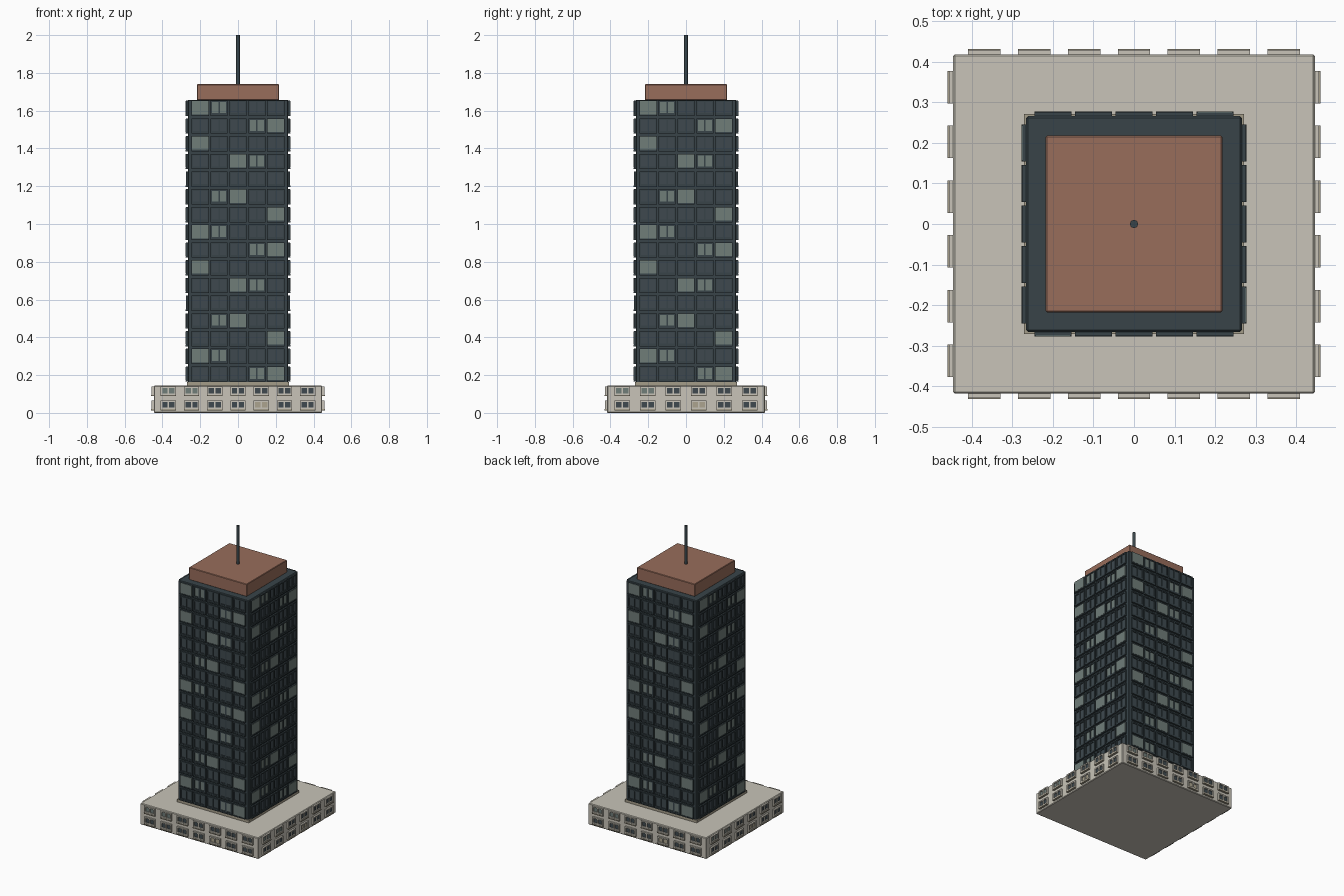
import bpy, bmesh, math
from mathutils import Matrix, Vector

if "Cube" in bpy.data.objects:
    bpy.data.objects.remove(bpy.data.objects["Cube"])


def material(name, r, g, b):
    def lin(c):
        c /= 255
        return c / 12.92 if c <= 0.04045 else ((c + 0.055) / 1.055) ** 2.4
    m = bpy.data.materials.new(name)
    m.diffuse_color = (lin(r), lin(g), lin(b), 1)
    m.use_nodes = True
    m.node_tree.nodes["Principled BSDF"].inputs["Base Color"].default_value = m.diffuse_color
    return m


STONE = material("pale stone", 200, 196, 184)
KHAKI = material("khaki trim", 165, 157, 138)
SLATE = material("dark slate", 56, 68, 73)
GLASS = material("dark glass", 62, 73, 79)
LIT = material("grey green glass", 112, 125, 121)
BLIND = material("beige blind", 172, 164, 142)
CLAY = material("terracotta", 152, 109, 91)


def add_box(bm, lo, hi):
    lo, hi = Vector(lo), Vector(hi)
    size, mid = hi - lo, (lo + hi) / 2
    bmesh.ops.create_cube(bm, size=1, matrix=Matrix.Translation(mid) @ Matrix.Diagonal((*size, 1)))


def finish(bm, name, mat, bevel=0):
    me = bpy.data.meshes.new(name)
    bm.to_mesh(me)
    bm.free()
    me.materials.append(mat)
    ob = bpy.data.objects.new(name, me)
    bpy.context.collection.objects.link(ob)
    if bevel:
        mod = ob.modifiers.new("edge", 'BEVEL')
        mod.width = bevel
        mod.segments = 1
    return ob


def block(name, hx, hy, z0, z1, mat, bevel=0):
    bm = bmesh.new()
    add_box(bm, (-hx, -hy, z0), (hx, hy, z1))
    return finish(bm, name, mat, bevel)


def window(parts, x, z, wall, w, h, bar, depth, glass, full, sill):
    """One window on a front-facing wall at y = -wall; parts maps names to bmeshes."""
    f = parts["frame"]
    y0, y1 = -wall - depth, -wall + 0.003
    for s in (-1, 1):
        a, b = sorted((x + s * w / 2, x + s * (w / 2 - bar)))
        add_box(f, (a, y0, z - h / 2), (b, y1, z + h / 2))
        a, b = sorted((z + s * h / 2, z + s * (h / 2 - bar)))
        add_box(f, (x - w / 2 + bar, y0, a), (x + w / 2 - bar, y1, b))
    add_box(f, (x - bar / 2, y0, z - h / 2 + bar), (x + bar / 2, y1, z + h / 2 - bar))
    g = parts[glass]
    if full:
        add_box(g, (x - w / 2 + 0.002, y0 - 0.002, z - h / 2 + 0.002),
                (x + w / 2 - 0.002, y0 + 0.002, z + h / 2 - 0.002))
    else:
        add_box(g, (x - w / 2 + bar, -wall - 0.004, z - h / 2 + bar),
                (x + w / 2 - bar, y1, z + h / 2 - bar))
    # projecting sill
    add_box(parts["sill"], (x - w / 2, y0 - 0.003, z - h / 2 - sill), (x + w / 2, y1, z - h / 2))


def facade(prefix, side, mats, fill):
    """Builds one side's windows and turns them to face the given side."""
    parts = {k: bmesh.new() for k in mats}
    fill(parts)
    rot = Matrix.Rotation(math.pi / 2 * side, 4, 'Z')
    for key, bm in parts.items():
        if not bm.verts:
            bm.free()
            continue
        bmesh.ops.transform(bm, matrix=rot, verts=bm.verts)
        finish(bm, f"{prefix}_{key}_{SIDES[side]}", mats[key])


SIDES = ("front", "right", "back", "left")

# main masses
block("podium", 0.446, 0.418, 0, 0.145, STONE, 0.004)
block("tower_collar", 0.271, 0.271, 0.144, 0.163, KHAKI)
block("tower_body", 0.266, 0.266, 0.16, 1.657, SLATE, 0.004)
block("roof_plant_room", 0.218, 0.218, 1.655, 1.74, CLAY, 0.003)

# antenna
bm = bmesh.new()
bmesh.ops.create_cone(bm, cap_ends=True, segments=12, radius1=0.01, radius2=0.01, depth=0.265,
                      matrix=Matrix.Translation((0, 0, 1.8675)))
finish(bm, "antenna", SLATE)

TOWER = {"frame": SLATE, "sill": SLATE, "glass": GLASS, "lit": LIT}
PODIUM = {"frame": STONE, "sill": KHAKI, "glass": GLASS, "lit": LIT, "blind": BLIND}


def tower_windows(parts):
    for k in range(16):
        for c in range(5):
            lit = (c - 3 * k) % 7 < 2
            window(parts, (c - 2) * 0.1, 1.616 - k * 0.0938, 0.266, 0.091, 0.074, 0.008, 0.009,
                   "lit" if lit else "glass", lit and c % 2 == 0, 0.007)


def podium_windows(parts, count, step, wall, blind):
    for k in range(2):
        for c in range(count):
            kind = "lit" if k == 0 and c < 2 else "glass"
            if k == 1 and c == blind:
                kind = "blind"
            window(parts, (c - (count - 1) / 2) * step, 0.118 - k * 0.075, wall, 0.08, 0.045,
                   0.008, 0.011, kind, False, 0.007)


for s in range(4):
    facade("tower_window", s, TOWER, tower_windows)
    if s % 2 == 0:
        facade("podium_window", s, PODIUM, lambda p: podium_windows(p, 7, 0.123, 0.418, 4))
    else:
        facade("podium_window", s, PODIUM, lambda p: podium_windows(p, 6, 0.135, 0.446, 3))
